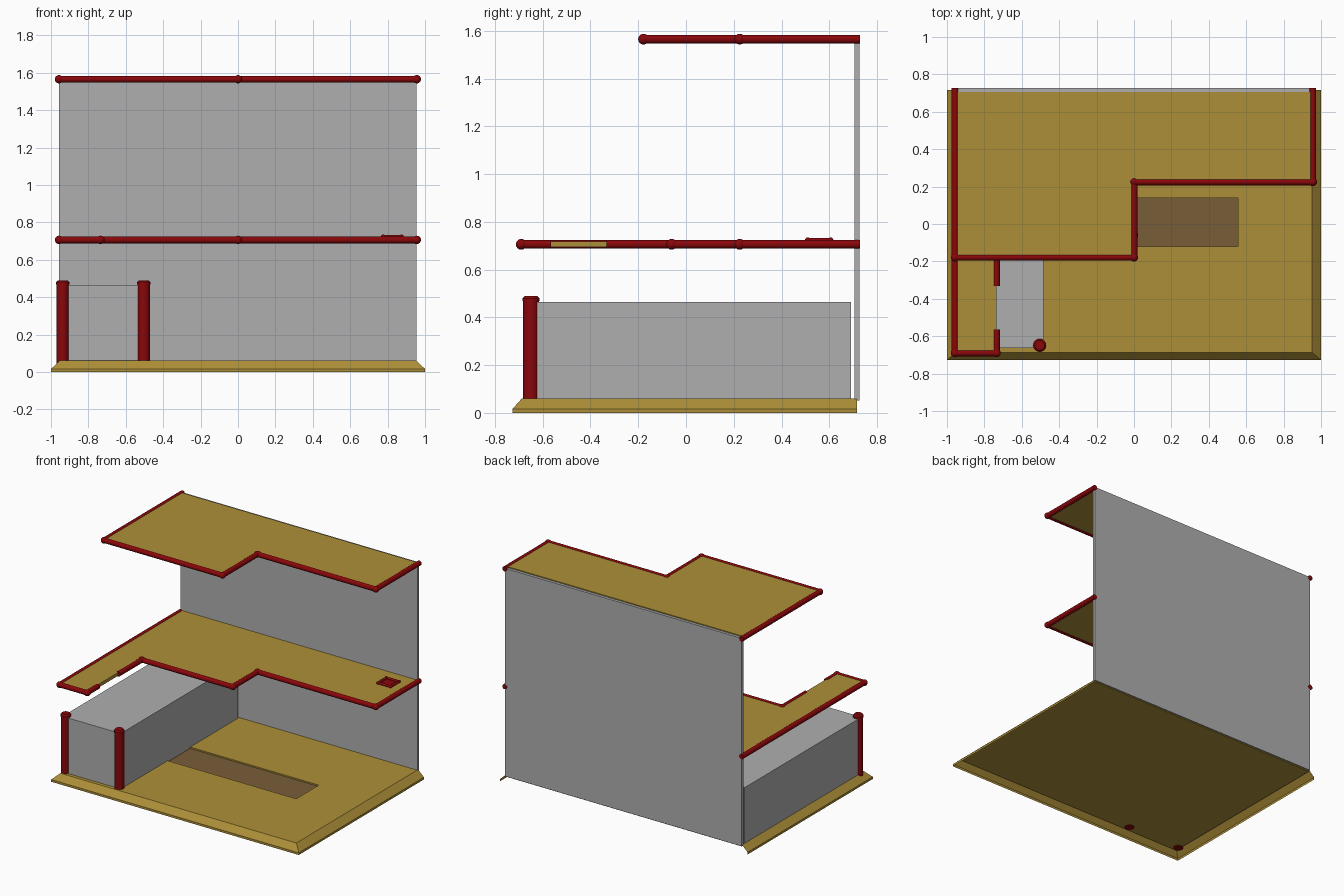
import bpy, bmesh
from mathutils import Vector

if "Cube" in bpy.data.objects:
    bpy.data.objects.remove(bpy.data.objects["Cube"])


def material(name, rgb):
    m = bpy.data.materials.new(name)
    m.diffuse_color = (*rgb, 1)
    m.use_nodes = True
    m.node_tree.nodes["Principled BSDF"].inputs["Base Color"].default_value = m.diffuse_color
    return m


GOLD = material("gold", (0.42, 0.275, 0.04))
RED = material("dark_red", (0.25, 0.002, 0.003))
BROWN = material("brown", (0.19, 0.11, 0.04))
GREY = material("mid_grey", (0.43, 0.43, 0.43))


def finish(name, bm, mat=None, smooth=False):
    me = bpy.data.meshes.new(name)
    bm.to_mesh(me)
    bm.free()
    ob = bpy.data.objects.new(name, me)
    bpy.context.collection.objects.link(ob)
    if mat:
        me.materials.append(mat)
    if smooth:
        bpy.ops.object.select_all(action='DESELECT')
        ob.select_set(True)
        bpy.context.view_layer.objects.active = ob
        bpy.ops.object.shade_smooth_by_angle()
    return ob


def loft(name, rings, mat=None, closed=True):
    """Surface through stacked rings; closed makes it a capped solid."""
    bm = bmesh.new()
    vs = [[bm.verts.new(p) for p in ring] for ring in rings]
    n = len(vs[0])
    if closed:
        bm.faces.new(vs[0])
        bm.faces.new(vs[-1])
    for a, b in zip(vs, vs[1:]):
        for i in range(n if closed else n - 1):
            j = (i + 1) % n
            bm.faces.new((a[i], a[j], b[j], b[i]))
    if closed:
        bmesh.ops.recalc_face_normals(bm, faces=bm.faces)
    return finish(name, bm, mat)


def box(name, x0, x1, y0, y1, z0, z1, mat=None):
    return loft(name, [[(x0, y0, z), (x1, y0, z), (x1, y1, z), (x0, y1, z)]
                       for z in (z0, z1)], mat)


def rails(name, paths, z, r=0.018):
    """Round bars along each path with ball joints at the bends."""
    bm = bmesh.new()
    for path in paths:
        pts = [Vector((x, y, z)) for x, y in path]
        for i, (a, b) in enumerate(zip(pts, pts[1:])):
            d = b - a
            mtx = d.to_track_quat('Z', 'Y').to_matrix().to_4x4()
            mtx.translation = (a + b) / 2
            bmesh.ops.create_cone(bm, cap_ends=True, segments=16, radius1=r,
                                  radius2=r, depth=d.length, matrix=mtx)
            if i:
                ball = mtx.copy()
                ball.translation = a
                bmesh.ops.create_uvsphere(bm, u_segments=16, v_segments=8,
                                          radius=r * 1.25, matrix=ball)
    return finish(name, bm, RED, True)


# Base: thin slab with a chamfered skirt on three sides, open below and behind
base = box("base_slab", -0.953, 0.953, -0.688, 0.717, 0.046, 0.06, GOLD)
loft("base_skirt", [[(-x, 0.717, z), (-x, y, z), (x, y, z), (x, 0.717, z)]
                    for x, y, z in ((1, -0.727, 0), (1, -0.727, 0.016),
                                    (0.953, -0.688, 0.06))], GOLD, closed=False)

# Shallow pit in the base slab
cutter = box("pit_cutter", -0.485, 0.555, -0.12, 0.14, 0.048, 0.1, BROWN)
cutter.hide_render = True
cutter.hide_set(True)
mod = base.modifiers.new("pit", 'BOOLEAN')
mod.operation = 'DIFFERENCE'
mod.object = cutter
mod.solver = 'EXACT'
box("pit_floor", -0.485, 0.555, -0.12, 0.14, 0.047, 0.05, BROWN)

# Back wall and long low block
box("back_wall", -0.957, 0.955, 0.705, 0.726, 0.052, 1.57, GREY)
box("side_block", -0.955, -0.484, -0.662, 0.69, 0.055, 0.465, GREY)

# Corner columns with chamfered caps
for side, x in (("left", -0.937), ("right", -0.504)):
    bm = bmesh.new()
    for r1, r2, z0, z1 in ((0.033, 0.033, 0.042, 0.472),
                           (0.035, 0.035, 0.468, 0.48),
                           (0.035, 0.026, 0.48, 0.49)):
        v = bmesh.ops.create_cone(bm, cap_ends=True, segments=24, radius1=r1,
                                  radius2=r2, depth=z1 - z0)["verts"]
        bmesh.ops.translate(bm, verts=v, vec=(x, -0.649, (z0 + z1) / 2))
    finish(side + "_column", bm, RED, True)

# Stepped floors; the middle one has a narrow arm running to the front
STEP = [(0, 0.225), (0.956, 0.225)]
TOP = [(-0.957, -0.178), (0, -0.178)] + STEP
MID = [(-0.957, -0.69), (-0.735, -0.69), (-0.735, -0.06), (0, -0.06)] + STEP
for name, outline, z in (("middle_floor", MID, 0.706), ("top_floor", TOP, 1.565)):
    full = [(-0.957, 0.706)] + outline + [(0.956, 0.706)]
    loft(name, [[(x, y, z + h) for x, y in full] for h in (-0.012, 0.012)], GOLD)

# Edge rails, with a gap along the arm of the middle floor
start, end = [(-0.957, 0.728)], [(0.956, 0.728)]
rails("top_rail", [start + TOP + end], 1.565)
rails("middle_rail", [start + MID[:2] + [(-0.735, -0.565)],
                      [(-0.735, -0.332)] + MID[2:] + end], 0.706)

# Hatch on the middle floor
hx0, hx1, hy0, hy1 = 0.775, 0.875, 0.51, 0.606
rails("hatch_frame", [[(hx0, hy0), (hx1, hy0), (hx1, hy1), (hx0, hy1),
                       (hx0, hy0), (hx0 + 0.01, hy0)]], 0.724, 0.009)
box("hatch_panel", hx0, hx1, hy0, hy1, 0.715, 0.722, RED)
